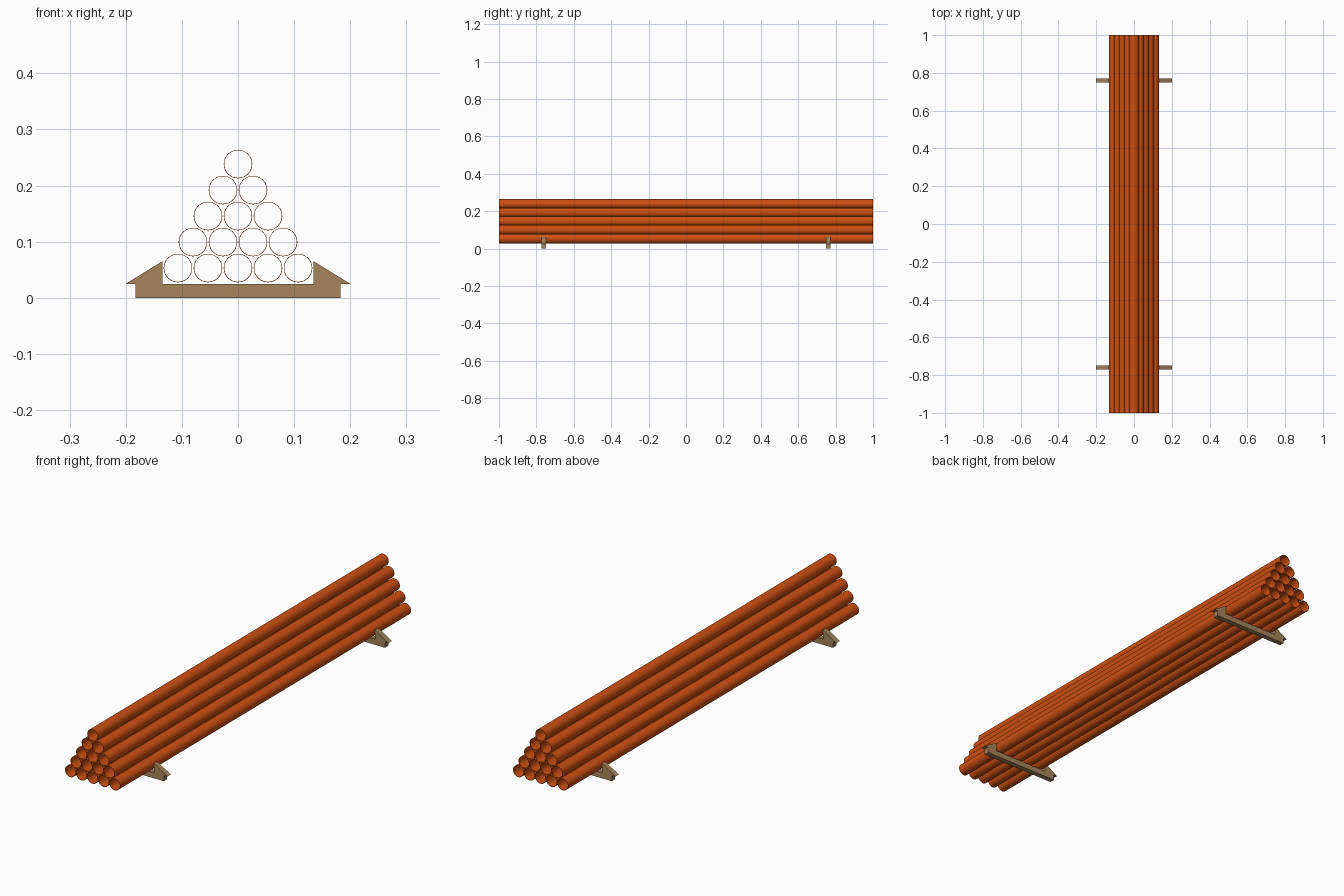
import bpy, bmesh, math

cube = bpy.data.objects.get("Cube")
if cube:
    bpy.data.objects.remove(cube, do_unlink=True)


def make_material(name, color):
    mat = bpy.data.materials.new(name)
    mat.use_nodes = True
    mat.diffuse_color = color
    mat.node_tree.nodes["Principled BSDF"].inputs["Base Color"].default_value = color
    return mat


def make_object(name, bm, mat):
    bmesh.ops.recalc_face_normals(bm, faces=bm.faces)
    mesh = bpy.data.meshes.new(name)
    bm.to_mesh(mesh)
    bm.free()
    mesh.materials.append(mat)
    obj = bpy.data.objects.new(name, mesh)
    bpy.context.collection.objects.link(obj)
    return obj


orange = make_material("orange pipe", (0.62, 0.08, 0.006, 1))
wood = make_material("tan wood", (0.38, 0.23, 0.105, 1))

RADIUS, WALL, SIDES = 0.0255, 0.001, 32
PITCH, BASE_Z, ROWS = 0.0535, 0.053, 5


def make_pipe(name, x, z):
    """Hollow thin-walled tube running the full length along y."""
    bm = bmesh.new()
    rings = []
    for r, y in ((RADIUS, -1), (RADIUS, 1), (RADIUS - WALL, 1), (RADIUS - WALL, -1)):
        angles = [math.tau * i / SIDES for i in range(SIDES)]
        rings.append([bm.verts.new((r * math.cos(a), y, r * math.sin(a))) for a in angles])
    for a, b in zip(rings, rings[1:] + rings[:1]):
        for i in range(SIDES):
            j = (i + 1) % SIDES
            bm.faces.new((a[i], a[j], b[j], b[i]))
    pipe = make_object(name, bm, orange)
    pipe.location = (x, 0, z)
    bpy.ops.object.select_all(action="DESELECT")
    pipe.select_set(True)
    bpy.context.view_layer.objects.active = pipe
    bpy.ops.object.shade_smooth_by_angle(angle=math.radians(40))


# Pyramid stack of pipes
for row in range(ROWS):
    count = ROWS - row
    for i in range(count):
        x = (i - (count - 1) / 2) * PITCH
        make_pipe(f"pipe_row{row + 1}_{i + 1}", x, BASE_Z + row * PITCH * math.sqrt(3) / 2)


# Cradle beams with a sloping chock at each end
def make_cradle(name, y, thickness=0.023):
    half = [(0.183, 0), (0.183, 0.025), (0.2, 0.025), (0.135, 0.065), (0.135, 0.025)]
    outline = half + [(-x, z) for x, z in reversed(half)]
    bm = bmesh.new()
    face = bm.faces.new([bm.verts.new((x, y - thickness / 2, z)) for x, z in outline])
    extruded = bmesh.ops.extrude_face_region(bm, geom=[face])["geom"]
    verts = [v for v in extruded if isinstance(v, bmesh.types.BMVert)]
    bmesh.ops.translate(bm, verts=verts, vec=(0, thickness, 0))
    make_object(name, bm, wood)


make_cradle("front_cradle", -0.76)
make_cradle("back_cradle", 0.76)
